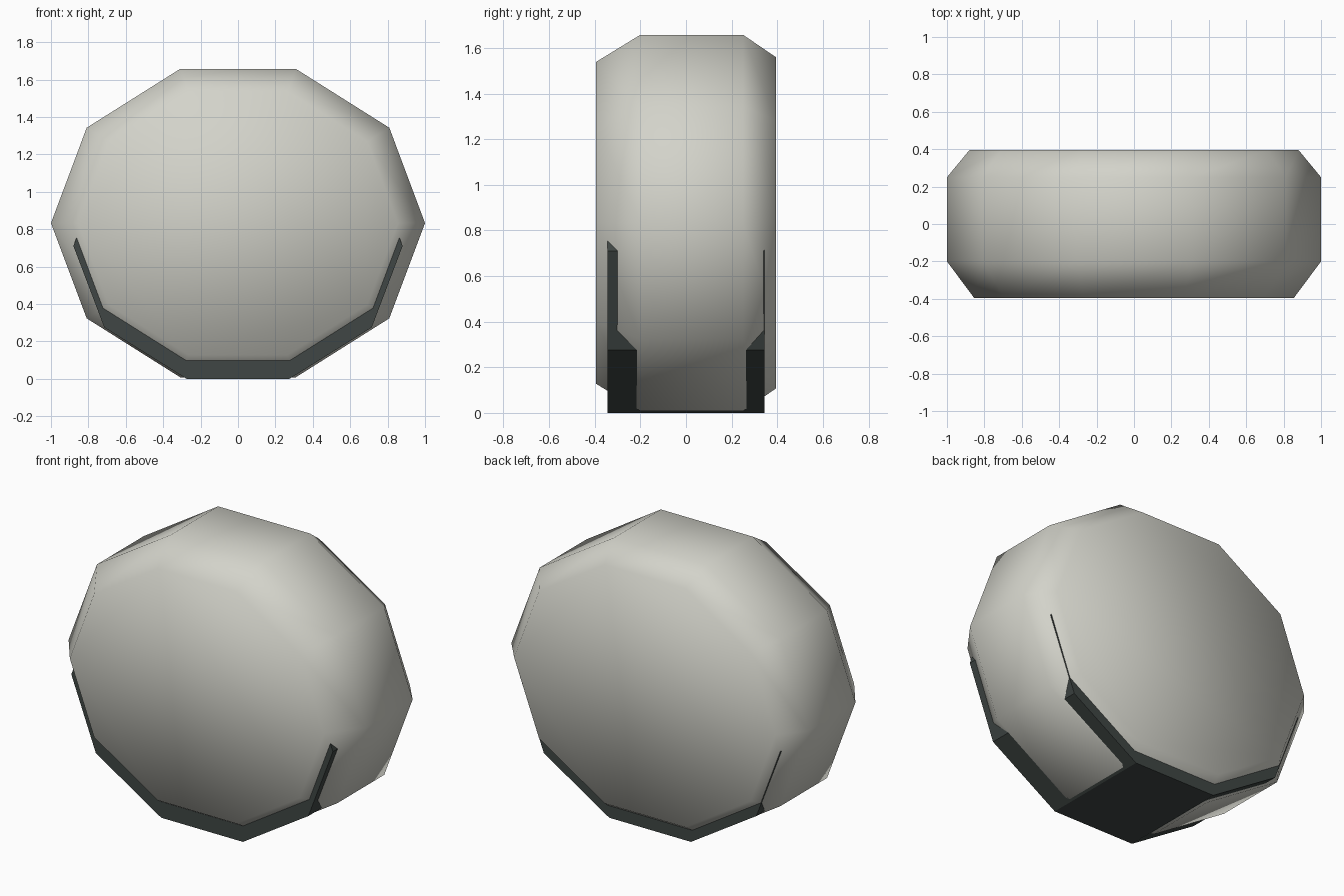
import bpy, math

if "Cube" in bpy.data.objects:
    bpy.data.objects.remove(bpy.data.objects["Cube"])

def material(name, rgb):
    m = bpy.data.materials.new(name)
    m.diffuse_color = (*rgb, 1)
    m.use_nodes = True
    m.node_tree.nodes["Principled BSDF"].inputs["Base Color"].default_value = m.diffuse_color
    return m

def loft(name, rings, mat, smooth):
    """Join equal-length rings of points into a closed, capped solid."""
    n = len(rings[0])
    verts = [p for ring in rings for p in ring]
    faces = [[r * n + i, r * n + (i + 1) % n, (r + 1) * n + (i + 1) % n, (r + 1) * n + i]
             for r in range(len(rings) - 1) for i in range(n)]
    last = (len(rings) - 1) * n
    faces += [list(range(n))[::-1], list(range(last, last + n))]
    # rings run clockwise seen from the back, so flip to point outwards
    faces = [f[::-1] for f in faces]
    mesh = bpy.data.meshes.new(name)
    mesh.from_pydata(verts, [], faces)
    mesh.polygons.foreach_set("use_smooth", [smooth] * len(faces))
    mesh.materials.append(mat)
    ob = bpy.data.objects.new(name, mesh)
    bpy.context.collection.objects.link(ob)
    # make every normal face outwards
    import bmesh
    bm = bmesh.new()
    bm.from_mesh(mesh)
    bmesh.ops.recalc_face_normals(bm, faces=bm.faces)
    bm.to_mesh(mesh)
    bm.free()
    return ob

stone = material("pale_stone", (0.65, 0.65, 0.59))
dark = material("dark_slate", (0.05, 0.062, 0.058))

# Ten-sided pebble body: chamfered towards the front and back faces
def decagon(y, s):
    return [(s * math.cos(math.tau * i / 10), y, 0.833 + 0.867 * s * math.sin(math.tau * i / 10))
            for i in range(10)]

loft("body", [decagon(-0.395, 0.855), decagon(-0.2, 1), decagon(0.25, 1), decagon(0.395, 0.88)],
     stone, True)

# Cradle band wrapped under the body, inner edge sunk into it
half = [(0.275, 0), (0.715, 0.275), (0.88, 0.71), (0.86, 0.765),
        (0.81, 0.745), (0.64, 0.42), (0.25, 0.14)]
profile = half + [(-x, z) for x, z in reversed(half)]
loft("cradle", [[(x, y, z) for x, z in profile] for y in (-0.345, 0.345)], dark, False)
